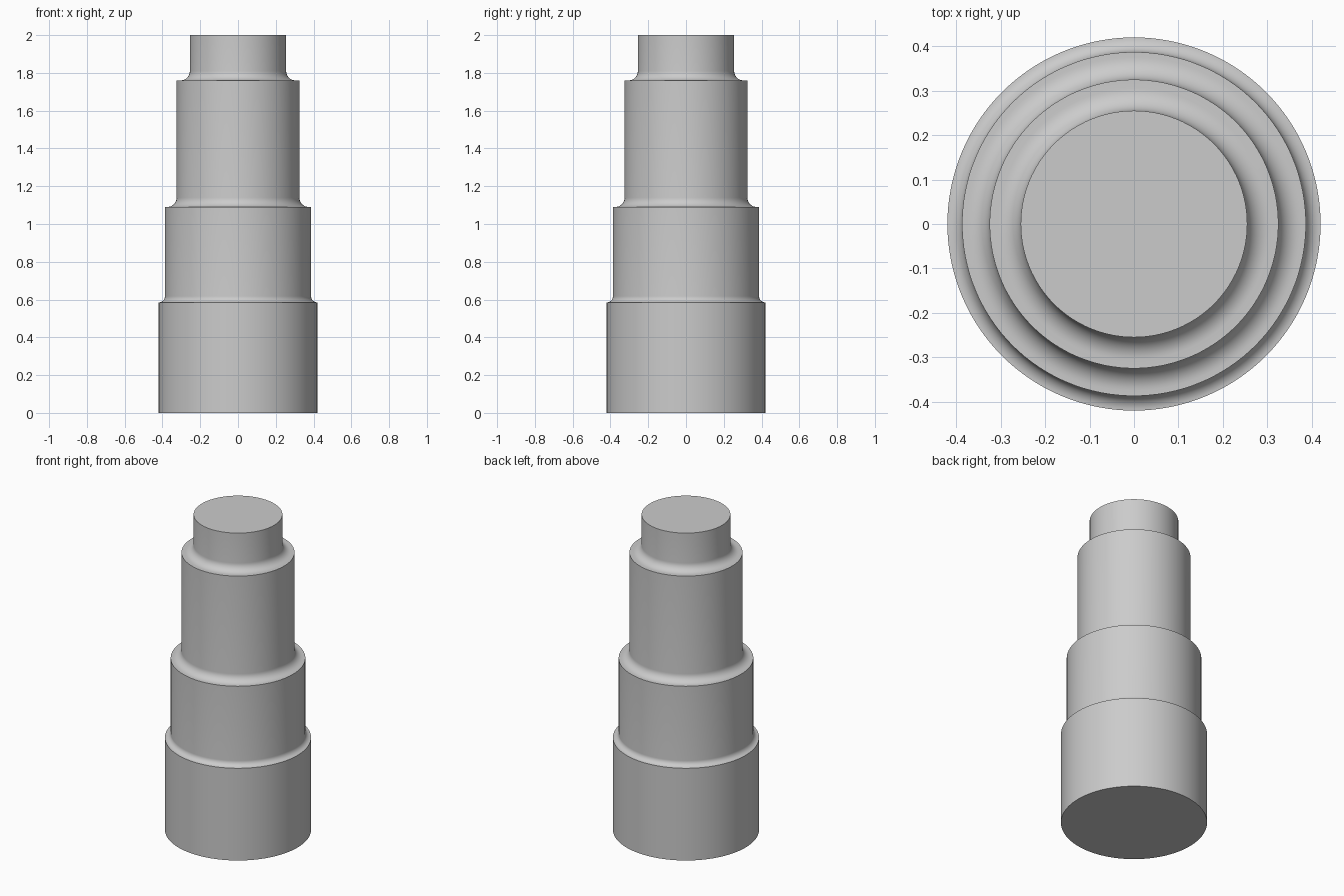
import bpy, bmesh, math

cube = bpy.data.objects.get("Cube")
if cube:
    bpy.data.objects.remove(cube, do_unlink=True)

SEGMENTS = 128
FILLET_STEPS = 10

# Tiers from bottom to top: radius, top height, fillet radius at the ledge
TIERS = [(0.42, 0.585, 0.033), (0.387, 1.09, 0.05), (0.325, 1.76, 0.05), (0.255, 2.0, 0)]

grey = bpy.data.materials.new("plain grey")
grey.use_nodes = True
colour = (0.6, 0.6, 0.6, 1)
grey.diffuse_color = colour
grey.node_tree.nodes["Principled BSDF"].inputs["Base Color"].default_value = colour

# Half profile: straight walls joined by concave fillets
profile = [(0, 0), (TIERS[0][0], 0)]
for (radius, top, fillet), (inner, _, _) in zip(TIERS, TIERS[1:]):
    profile.append((radius, top))
    for i in range(FILLET_STEPS + 1):
        a = math.pi / 2 * i / FILLET_STEPS
        profile.append((inner + fillet * (1 - math.sin(a)), top + fillet * (1 - math.cos(a))))
profile += [(TIERS[-1][0], TIERS[-1][1]), (0, TIERS[-1][1])]

# Turn the profile around the vertical axis
bm = bmesh.new()
verts = [bm.verts.new((r, 0, z)) for r, z in profile]
edges = [bm.edges.new(pair) for pair in zip(verts, verts[1:])]
bmesh.ops.spin(bm, geom=verts + edges, cent=(0, 0, 0), axis=(0, 0, 1),
               angle=2 * math.pi, steps=SEGMENTS, use_merge=True)
bmesh.ops.remove_doubles(bm, verts=bm.verts, dist=0.0005)
bmesh.ops.recalc_face_normals(bm, faces=bm.faces)
mesh = bpy.data.meshes.new("stepped_shaft")
bm.to_mesh(mesh)
bm.free()
mesh.materials.append(grey)

shaft = bpy.data.objects.new("stepped_shaft", mesh)
bpy.context.collection.objects.link(shaft)
bpy.ops.object.select_all(action="DESELECT")
shaft.select_set(True)
bpy.context.view_layer.objects.active = shaft
bpy.ops.object.shade_smooth_by_angle(angle=math.radians(30))
